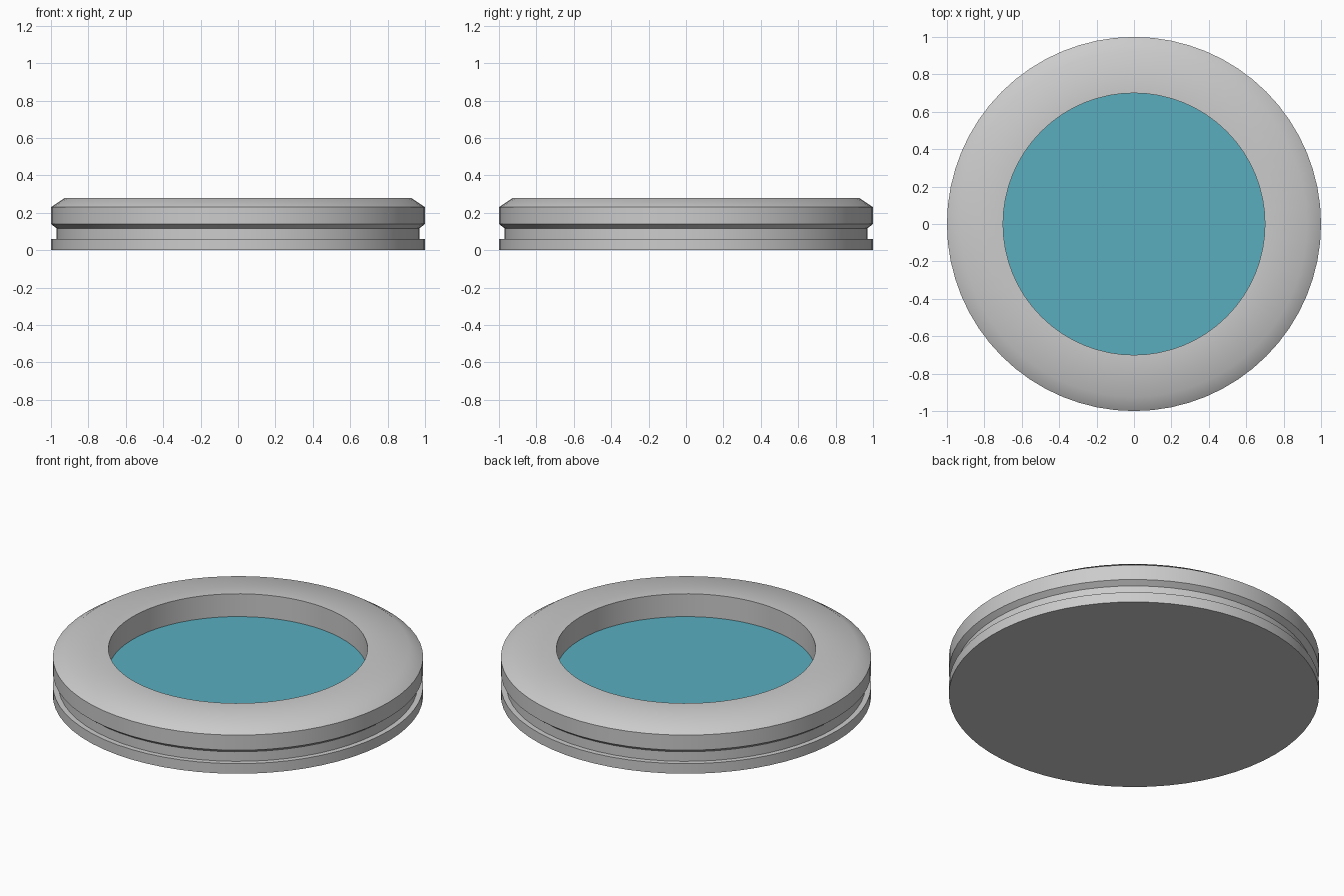
import bpy, bmesh, math

if "Cube" in bpy.data.objects:
    bpy.data.objects.remove(bpy.data.objects["Cube"])

SIDES = 64


def lathe(name, profile, color=None):
    """Spin a closed (radius, z) outline around the z axis."""
    bm = bmesh.new()
    verts = [bm.verts.new((r, 0, z)) for r, z in profile]
    edges = [bm.edges.new((a, b)) for a, b in zip(verts, verts[1:])]
    if profile[0][0] > 0:
        edges.append(bm.edges.new((verts[-1], verts[0])))
    bmesh.ops.spin(bm, geom=verts + edges, axis=(0, 0, 1), cent=(0, 0, 0),
                   angle=2 * math.pi, steps=SIDES, use_duplicate=False)
    bmesh.ops.remove_doubles(bm, verts=bm.verts, dist=1e-4)
    bmesh.ops.recalc_face_normals(bm, faces=bm.faces)
    mesh = bpy.data.meshes.new(name)
    bm.to_mesh(mesh)
    bm.free()
    obj = bpy.data.objects.new(name, mesh)
    bpy.context.collection.objects.link(obj)
    if color:
        mat = bpy.data.materials.new(name + "_color")
        mat.diffuse_color = color
        mat.use_nodes = True
        mat.node_tree.nodes["Principled BSDF"].inputs["Base Color"].default_value = mat.diffuse_color
        mesh.materials.append(mat)
    bpy.ops.object.select_all(action='DESELECT')
    obj.select_set(True)
    bpy.context.view_layer.objects.active = obj
    bpy.ops.object.shade_smooth_by_angle(angle=math.radians(35))
    return obj


# Base plate with the narrower neck that forms the side groove
lathe("base", [(0, 0), (1, 0), (1, 0.06), (0.97, 0.06), (0.97, 0.117), (0, 0.117)])

# Raised rim with chamfered top edge and undercut bottom edge
lathe("rim", [(0.7, 0.117), (0.97, 0.117), (1, 0.14), (1, 0.23),
              (0.925, 0.28), (0.7, 0.28)])

# Teal panel recessed inside the rim
lathe("inset_panel", [(0, 0.117), (0.702, 0.117), (0.702, 0.144), (0, 0.144)],
      (0.10, 0.42, 0.52, 1))
